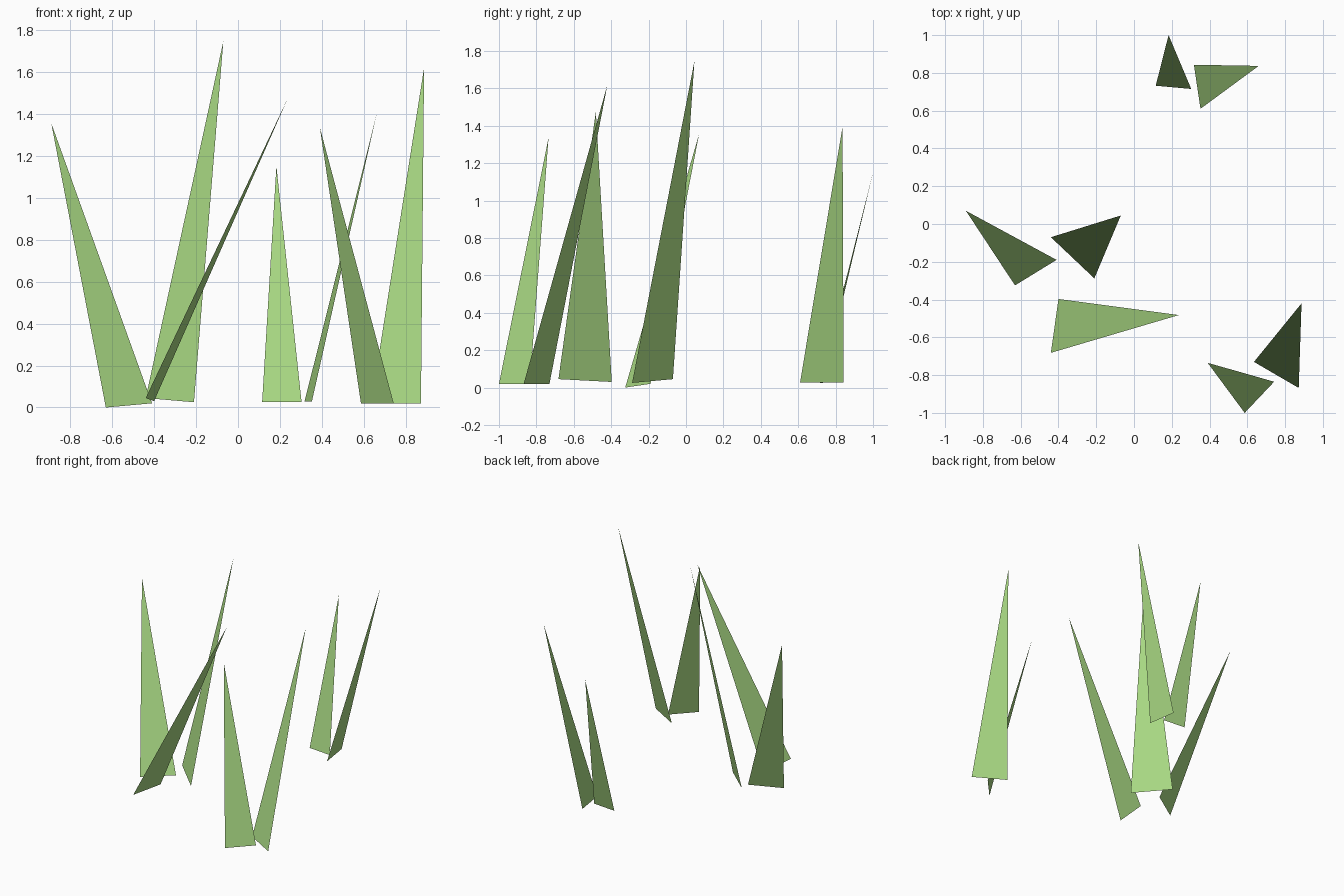
import bpy
from mathutils import Vector

# Single flat leaf green
green = bpy.data.materials.new("grass_green")
green.diffuse_color = (0.40, 0.70, 0.23, 1.0)


def blade(name, left, right, tip):
    """One flat three-sided grass blade, with its normal turned upward."""
    a, b, c = Vector(left), Vector(right), Vector(tip)
    if (b - a).cross(c - a).z < 0:
        a, b = b, a
    mesh = bpy.data.meshes.new(name)
    mesh.from_pydata([a, b, c], [], [(0, 1, 2)])
    mesh.materials.append(green)
    obj = bpy.data.objects.new(name, mesh)
    bpy.context.collection.objects.link(obj)


# Blades: two base corners and the leaning tip
blades = [
    ((-0.63, -0.325, 0.0), (-0.41, -0.19, 0.02), (-0.89, 0.07, 1.355)),
    ((-0.44, -0.07, 0.045), (-0.21, -0.288, 0.025), (-0.07, 0.045, 1.745)),
    ((-0.40, -0.397, 0.03), (-0.44, -0.682, 0.045), (0.238, -0.482, 1.475)),
    ((0.115, 0.732, 0.025), (0.303, 0.715, 0.025), (0.183, 1.0, 1.15)),
    ((0.352, 0.61, 0.028), (0.317, 0.843, 0.028), (0.66, 0.837, 1.395)),
    ((0.586, -1.0, 0.02), (0.742, -0.835, 0.02), (0.39, -0.735, 1.335)),
    ((0.635, -0.73, 0.02), (0.872, -0.868, 0.02), (0.887, -0.42, 1.62)),
]
for i, corners in enumerate(blades, 1):
    blade(f"grass_blade_{i}", *corners)
